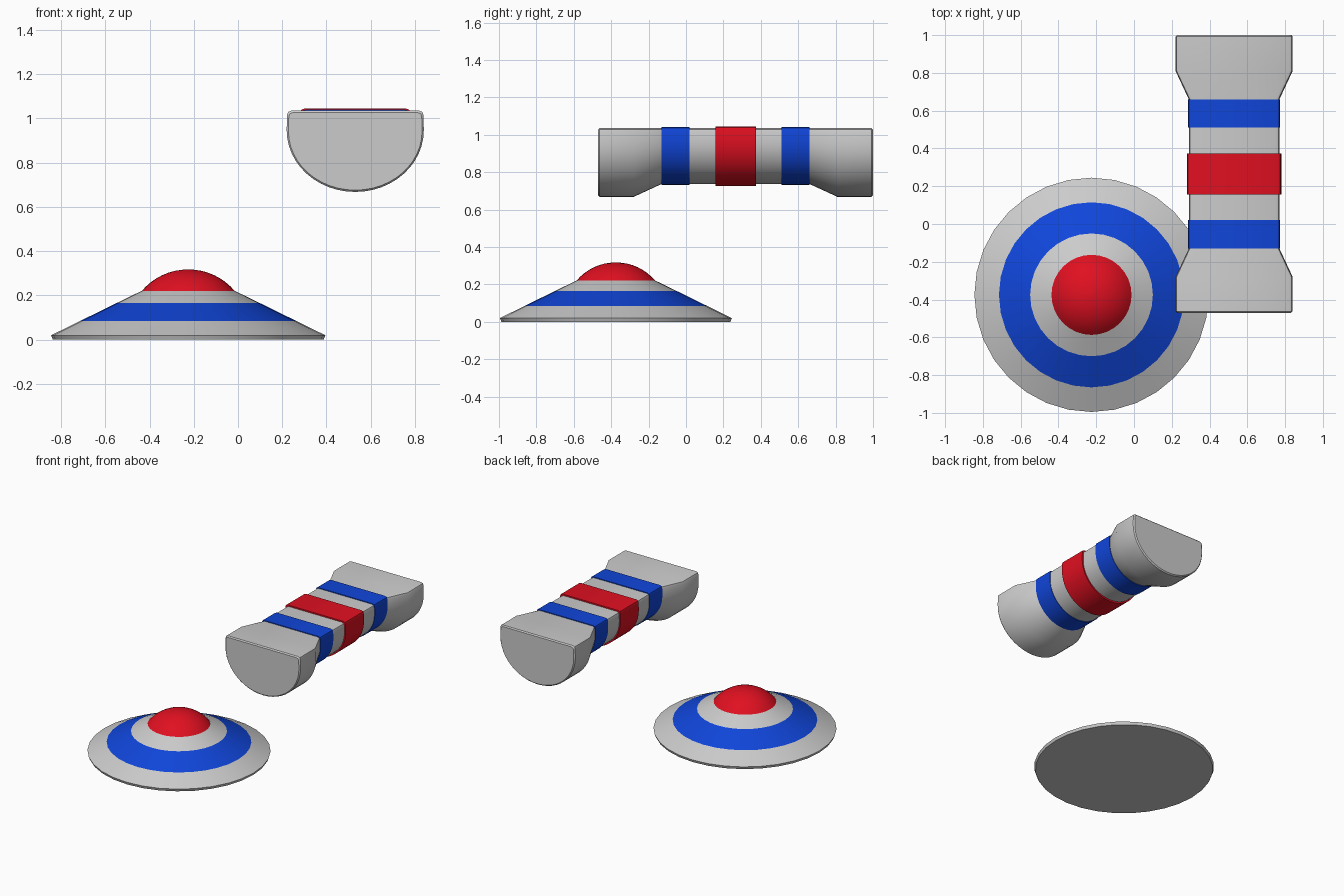
import bpy, bmesh, math

if "Cube" in bpy.data.objects:
    bpy.data.objects.remove(bpy.data.objects["Cube"])

def material(name, rgb):
    m = bpy.data.materials.new(name)
    m.diffuse_color = (*rgb, 1)
    m.use_nodes = True
    m.node_tree.nodes["Principled BSDF"].inputs["Base Color"].default_value = m.diffuse_color
    return m

RED = material("red", (0.75, 0.005, 0.015))
BLUE = material("blue", (0.005, 0.06, 0.7))

def skin(name, rings, mat=None, cap_start=False, cap_end=False):
    """Join equal-sized rings of points into one smooth-shaded surface."""
    bm = bmesh.new()
    rows = [[bm.verts.new(p) for p in ring] for ring in rings]
    for a, b in zip(rows, rows[1:]):
        n = len(a)
        for i in range(n):
            j = (i + 1) % n
            bm.faces.new((a[i], a[j], b[j], b[i]))
    if cap_start:
        bm.faces.new(rows[0][::-1])
    if cap_end:
        bm.faces.new(rows[-1])
    me = bpy.data.meshes.new(name)
    bm.to_mesh(me)
    bm.free()
    ob = bpy.data.objects.new(name, me)
    bpy.context.collection.objects.link(ob)
    if mat:
        me.materials.append(mat)
    bpy.ops.object.select_all(action='DESELECT')
    ob.select_set(True)
    bpy.context.view_layer.objects.active = ob
    bpy.ops.object.shade_smooth_by_angle(angle=math.radians(35))
    return ob

# ---- Round dish with coloured rings ----
CX, CY, SIDES = -0.225, -0.375, 32

def circle(r, z, n=SIDES):
    return [(CX + r * math.cos(2 * math.pi * i / n),
             CY + r * math.sin(2 * math.pi * i / n), z) for i in range(n)]

def lathe(name, profile, mat=None, **caps):
    return skin(name, [circle(r, z) for r, z in profile], mat, **caps)

lathe("dish_rim", [(0.612, 0), (0.62, 0.02), (0.49, 0.084)], cap_start=True)
lathe("dish_blue_ring", [(0.49, 0.084), (0.325, 0.165)], BLUE)
lathe("dish_inner_ring", [(0.325, 0.165), (0.212, 0.22)])

# Dome: spherical cap
R = 0.275
half = math.asin(0.212 / R)
top = 0.318
lathe("dish_dome", [(R * math.sin(half * (1 - k / 8)),
                     top - R + R * math.cos(half * (1 - k / 8)))
                    for k in range(7)] + [(0.012, top)], RED, cap_end=True)

# ---- Flat-topped bar with flared ends ----
BX, BY = 0.53, 0.265

def section(y, w, bottom, top=1.035):
    """D-shaped cross-section: flat top, rounded corners, elliptical belly."""
    mid = bottom + (top - bottom) * 0.76
    c = 0.02
    pts = [(w * math.cos(t), mid + (mid - bottom) * math.sin(t))
           for t in [-math.pi * k / 24 for k in range(25)]]
    pts += [(-w * 0.995, top - c), (-w + 0.3 * c, top - 0.3 * c), (-w + c, top)]
    pts += [(w - c, top), (w - 0.3 * c, top - 0.3 * c), (w * 0.995, top - c)]
    return [(BX + x, BY + y, z) for x, z in pts]

def bar(name, stations, mat=None, sign=1, caps=(False, False)):
    rings = [section(sign * s[0], *s[1:]) for s in stations]
    if sign > 0:
        rings = rings[::-1]
        caps = caps[::-1]
    return skin(name, rings, mat, *caps)

# Grey core between the two flared ends
bar("bar_core", [(-0.395, 0.24, 0.737), (0.395, 0.24, 0.737)])

# Mirrored ends and blue bands
for side, s in (("front", -1), ("back", 1)):
    bar(f"bar_{side}_end",
        [(0.395, 0.24, 0.737), (0.545, 0.31, 0.668), (0.727, 0.31, 0.668),
         (0.735, 0.302, 0.676, 1.027)], sign=s, caps=(False, True))
    bar(f"bar_{side}_blue_band",
        [(0.245, 0.244, 0.732, 1.041), (0.395, 0.244, 0.732, 1.041)],
        BLUE, s, (True, True))

# Central red band
bar("bar_red_band", [(-0.108, 0.25, 0.725, 1.045), (0.108, 0.25, 0.725, 1.045)],
    RED, caps=(True, True))
